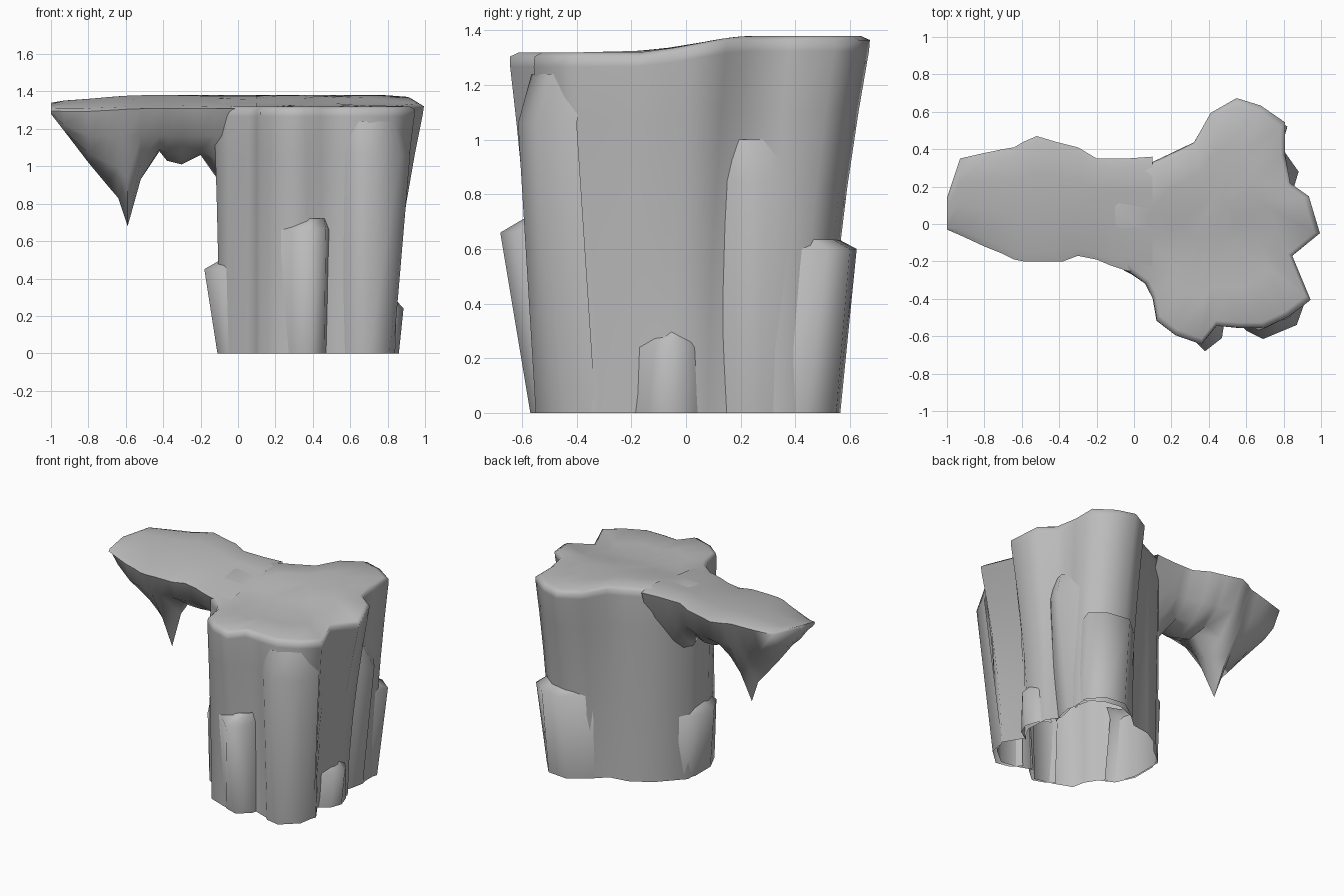
import bpy, bmesh, math

cube = bpy.data.objects.get("Cube")
if cube:
    bpy.data.objects.remove(cube)

stone = bpy.data.materials.new("grey stone")
stone.use_nodes = True
GREY = (0.5, 0.5, 0.5, 1)
stone.diffuse_color = GREY
stone.node_tree.nodes["Principled BSDF"].inputs["Base Color"].default_value = GREY


def ease(t):
    t = min(max(t, 0), 1)
    return t * t * (3 - 2 * t)


def ground(x, y):
    """Height of the plateau."""
    return 1.32 + 0.06 * ease((y + 0.2) / 0.45) - 0.03 * ease((-x - 0.5) / 0.5)


def loft(name, rows, closed=True, cap_start=False, cap_end=False, angle=75):
    """Skin a list of equal rows of points, as rings or as an open sheet."""
    bm = bmesh.new()
    loops = [[bm.verts.new(p) for p in row] for row in rows]
    n = len(loops[0])
    for a, b in zip(loops, loops[1:]):
        for i in range(n if closed else n - 1):
            j = (i + 1) % n
            bm.faces.new((a[i], a[j], b[j], b[i]))
    if cap_start:
        bm.faces.new(loops[0][::-1])
    if cap_end:
        bm.faces.new(loops[-1])
    mesh = bpy.data.meshes.new(name)
    bm.to_mesh(mesh)
    bm.free()
    mesh.materials.append(stone)
    obj = bpy.data.objects.new(name, mesh)
    bpy.context.collection.objects.link(obj)
    bpy.ops.object.select_all(action="DESELECT")
    obj.select_set(True)
    bpy.context.view_layer.objects.active = obj
    bpy.ops.object.shade_smooth_by_angle(angle=math.radians(angle))


# Main column: lobed outline, wider at the top, open underneath
top = [(-.05, -.24), (.06, -.32), (.1, -.4), (.12, -.52), (.22, -.6), (.36, -.65),
       (.44, -.55), (.56, -.56), (.7, -.56), (.83, -.5), (.95, -.41), (.85, -.17),
       (1, -.05), (.94, .15), (.84, .22), (.81, .38), (.81, .55), (.68, .64),
       (.55, .68), (.41, .6), (.32, .44), (.2, .38), (.05, .31), (-.13, .1), (-.13, -.1)]
foot = [(-.05, -.25), (.05, -.3), (.1, -.38), (.12, -.47), (.25, -.52), (.38, -.55),
        (.45, -.46), (.56, -.5), (.68, -.52), (.79, -.43), (.84, -.32), (.76, -.19),
        (.82, -.08), (.81, .08), (.75, .16), (.78, .3), (.78, .42), (.68, .5),
        (.55, .52), (.42, .47), (.33, .39), (.2, .37), (.06, .29), (-.1, .12), (-.1, -.1)]
rings = []
for level in (0, 0.2, 0.4, 0.6, 0.8, 0.96):
    t = level ** 1.6
    rings.append([(a + (c - a) * t, b + (d - b) * t, level * ground(c, d))
                  for (a, b), (c, d) in zip(foot, top)])
for scale, drop in ((0.99, 0.015), (0.94, 0), (0.6, 0), (0.25, 0)):
    ring = [(.4 + (x - .4) * scale, y * scale) for x, y in top]
    rings.append([(x, y, ground(x, y) - drop) for x, y in ring])
loft("rock_column", rings, cap_end=True)

# Overhang: sections along x with front edge, back edge and keel height
stations = [(-1, -.03, .14, 1.28), (-.93, -.06, .35, 1.19), (-.8, -.12, .38, 1.02),
            (-.7, -.16, .4, .9), (-.64, -.19, .41, .83), (-.59, -.2, .44, .68),
            (-.52, -.2, .47, .93), (-.42, -.2, .44, 1.08), (-.38, -.2, .43, 1.03),
            (-.3, -.17, .41, 1.01), (-.2, -.19, .35, 1.06), (-.13, -.22, .35, .96),
            (-.04, -.25, .35, .85), (.1, -.27, .36, .85)]
KEEL = 0.1
sections = []
for x, front, back, low in stations:
    front_rim = ground(x, front) - 0.012
    back_rim = ground(x, back) - 0.012
    side = max(low, 1.1)
    lower = side + 0.4 * (low - side)
    section = [(x, front, front_rim),
               (x, front + (KEEL - front) * 0.2, side + 0.3 * (front_rim - side)),
               (x, front + (KEEL - front) * 0.62, lower),
               (x, KEEL, low),
               (x, back + (KEEL - back) * 0.62, lower),
               (x, back + (KEEL - back) * 0.25, side + 0.3 * (back_rim - side)),
               (x, back, back_rim)]
    for f in (0.93, 0.7, 0.4, 0.07):
        y = front + (back - front) * f
        section.append((x, y, ground(x, y)))
    sections.append(section[::-1])
loft("overhang", sections, cap_start=True)


# Broken sheets of rock leaning on the column, each ending in a ledge
def sheet(name, low, high, z, rise=0.05, tuck=0.15):
    rows = [[(x, y, 0) for x, y in low],
            [(x, y, z) for x, y in high],
            [(x + (.4 - x) * tuck, y * (1 - tuck), z + rise) for x, y in high]]
    loft(name, rows, closed=False)


sheet("front_sheet",
      [(.24, -.5), (.29, -.54), (.38, -.57), (.46, -.5), (.48, -.44)],
      [(.2, -.52), (.28, -.58), (.38, -.68), (.47, -.61), (.49, -.48)], .66, .06)
sheet("front_corner_sheet",
      [(.54, -.47), (.6, -.53), (.7, -.55), (.81, -.45), (.83, -.33)],
      [(.53, -.5), (.6, -.57), (.69, -.615), (.87, -.54), (.92, -.4)], 1.06, .18, .08)
sheet("back_sheet",
      [(.76, .32), (.79, .44), (.7, .55), (.55, .565), (.4, .46)],
      [(.76, .34), (.82, .52), (.72, .6), (.56, .625), (.4, .48)], .6)
sheet("right_sheet",
      [(.74, .1), (.77, .18), (.79, .28), (.75, .44)],
      [(.78, .08), (.85, .18), (.88, .28), (.76, .45)], .85, .15, .12)
sheet("left_sheet",
      [(.02, .22), (-.08, .14), (-.11, .05), (-.11, -.12), (-.05, -.25), (.02, -.27)],
      [(.02, .22), (-.11, .13), (-.16, .06), (-.18, -.06), (-.1, -.2), (.0, -.24)], .45)
sheet("foot_sheet",
      [(.74, -.2), (.83, -.14), (.86, -.06), (.83, .03), (.76, .08)],
      [(.74, -.2), (.84, -.12), (.885, -.06), (.84, .02), (.78, .06)], .24, .08)
